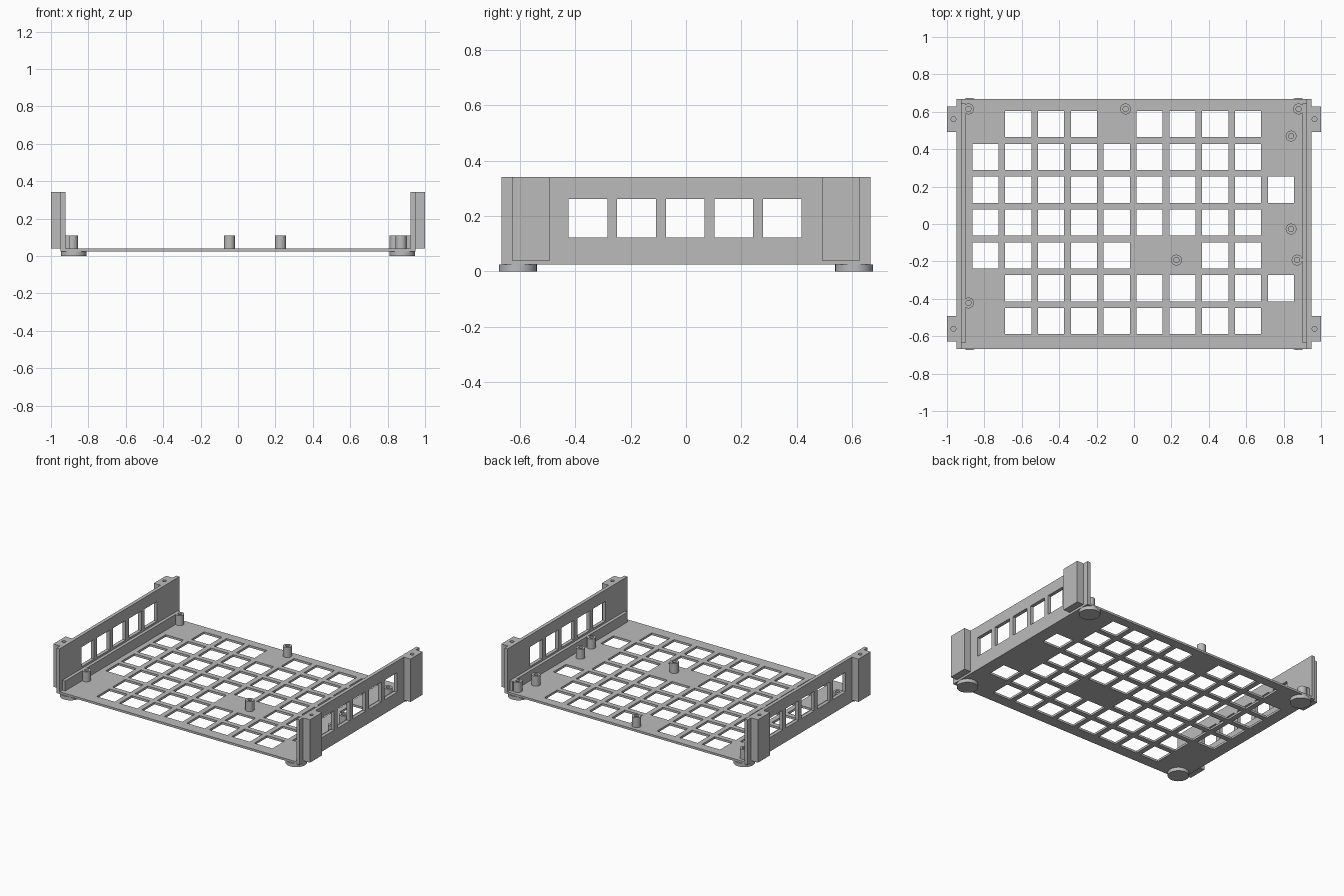
import bpy, bmesh, math
from mathutils import Matrix, Vector

cube = bpy.data.objects.get("Cube")
if cube:
    bpy.data.objects.remove(cube, do_unlink=True)

# Single grey plastic
GREY = (0.5, 0.5, 0.5, 1)
grey = bpy.data.materials.new("grey plastic")
grey.use_nodes = True
grey.diffuse_color = GREY
grey.node_tree.nodes["Principled BSDF"].inputs["Base Color"].default_value = GREY

FLOOR, DECK, RIM, TOP = 0.025, 0.04, 0.11, 0.342   # main heights
PITCH, HOLE = 0.1755, 0.14                         # vent grid


def finish(bm, name, smooth=False):
    bmesh.ops.recalc_face_normals(bm, faces=bm.faces)
    mesh = bpy.data.meshes.new(name)
    bm.to_mesh(mesh)
    bm.free()
    mesh.materials.append(grey)
    obj = bpy.data.objects.new(name, mesh)
    bpy.context.collection.objects.link(obj)
    if smooth:
        bpy.ops.object.select_all(action="DESELECT")
        obj.select_set(True)
        bpy.context.view_layer.objects.active = obj
        bpy.ops.object.shade_smooth_by_angle(angle=math.radians(35))
    return obj


def box(name, low, high):
    low, high = Vector(low), Vector(high)
    bm = bmesh.new()
    place = Matrix.Translation((low + high) / 2) @ Matrix.Diagonal((high - low).to_4d())
    bmesh.ops.create_cube(bm, size=1, matrix=place)
    return finish(bm, name)


def cylinder(name, x, y, z0, z1, radius):
    bm = bmesh.new()
    bmesh.ops.create_cone(bm, cap_ends=True, segments=40, radius1=radius, radius2=radius,
                          depth=z1 - z0, matrix=Matrix.Translation((x, y, (z0 + z1) / 2)))
    return finish(bm, name, smooth=True)


def perforated(name, us, vs, is_hole, place, thickness):
    """Sheet of cells between the break lines us and vs, with hole cells left out."""
    bm = bmesh.new()
    grid = [[bm.verts.new(place(u, v)) for v in vs] for u in us]
    for i in range(len(us) - 1):
        for j in range(len(vs) - 1):
            if not is_hole(i, j):
                bm.faces.new((grid[i][j], grid[i + 1][j], grid[i + 1][j + 1], grid[i][j + 1]))
    loose = [v for v in bm.verts if not v.link_faces]
    bmesh.ops.delete(bm, geom=loose, context="VERTS")
    # Extrude the sheet into a solid
    base = bm.faces[:]
    copy = bmesh.ops.extrude_face_region(bm, geom=base, use_keep_orig=True)
    bmesh.ops.translate(bm, vec=thickness,
                        verts=[g for g in copy["geom"] if isinstance(g, bmesh.types.BMVert)])
    return finish(bm, name)


def breaks(low, high, first, count):
    edges = [low]
    for k in range(count):
        centre = first + k * PITCH
        edges += [centre - HOLE / 2, centre + HOLE / 2]
    return edges + [high]


def mirror(obj):
    obj.modifiers.new("mirror", "MIRROR")
    obj.modifiers["mirror"].use_mirror_merge = False


def standoff(name, x, y):
    """Hollow screw post turned from a short profile."""
    bm = bmesh.new()
    profile = [(0.029, DECK - 0.005), (0.029, RIM), (0.014, RIM), (0.014, DECK + 0.002), (0, DECK + 0.002)]
    points = [bm.verts.new((r, 0, z)) for r, z in profile]
    edges = [bm.edges.new(pair) for pair in zip(points, points[1:])]
    bmesh.ops.spin(bm, geom=points + edges, cent=(0, 0, 0), axis=(0, 0, 1),
                   angle=math.tau, steps=32, use_merge=True)
    bmesh.ops.remove_doubles(bm, verts=bm.verts, dist=0.0001)
    bmesh.ops.translate(bm, vec=(x, y, 0), verts=bm.verts)
    finish(bm, name, smooth=True)


# Base plate: rows run front to back, each listing the columns that are open
open_cells = ["12345678", "123456789", "0123478", "012345678",
              "0123456789", "012345678", "1235678"]
perforated("base_plate", breaks(-0.948, 0.948, -0.794, 10), breaks(-0.667, 0.667, -0.519, 7),
           lambda i, j: i % 2 and j % 2 and str(i // 2) in open_cells[j // 2],
           lambda u, v: (u, v, FLOOR), (0, 0, DECK - FLOOR))

# Side walls with five windows
wall = perforated("side_walls", breaks(-0.667, 0.667, -2 * PITCH - 0.003, 5),
                  [FLOOR, 0.123, 0.261, TOP],
                  lambda i, j: i % 2 and j == 1,
                  lambda u, v: (0.923, u, v), (0.025, 0, 0))
mirror(wall)

# Low inner ribs along the walls
mirror(box("inner_ribs", (0.901, -0.637, DECK - 0.005), (0.925, 0.643, RIM)))

# Mounting brackets with a screw hole in the top, and round feet
for end, y in (("front", -0.56), ("back", 0.56)):
    bracket = box(end + "_brackets", (0.946, y - 0.068, DECK), (1, y + 0.068, TOP))
    cutter = cylinder("screw_cutter", 0.965, y, TOP - 0.1, TOP + 0.1, 0.013)
    cutter.hide_render = True
    cut = bracket.modifiers.new("screw hole", "BOOLEAN")
    cut.operation, cut.object, cut.solver = "DIFFERENCE", cutter, "EXACT"
    depsgraph = bpy.context.evaluated_depsgraph_get()
    bracket.data = bpy.data.meshes.new_from_object(bracket.evaluated_get(depsgraph))
    bracket.modifiers.clear()
    bpy.data.objects.remove(cutter, do_unlink=True)
    mirror(bracket)
    mirror(cylinder(end + "_feet", 0.879, math.copysign(0.607, y), 0, FLOOR, 0.068))

# Screw posts on the plate
posts = [(-0.885, 0.615), (-0.045, 0.615), (0.88, 0.615), (0.84, 0.47),
         (0.84, -0.027), (0.872, -0.193), (0.227, -0.193), (-0.885, -0.422)]
for number, (x, y) in enumerate(posts, 1):
    standoff(f"screw_post_{number}", x, y)
